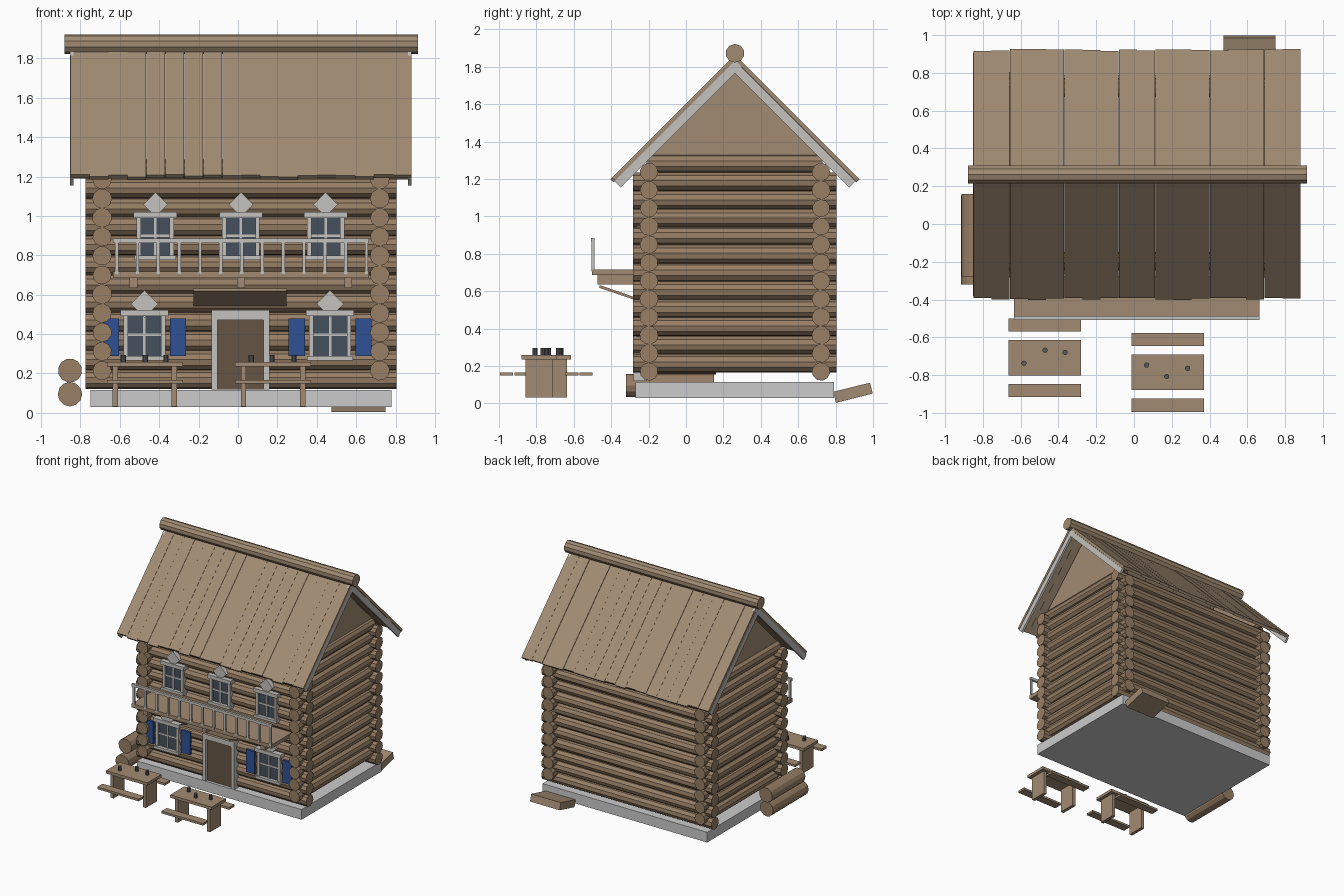
import bpy, bmesh, math, random
from mathutils import Matrix, Vector

if "Cube" in bpy.data.objects:
    bpy.data.objects.remove(bpy.data.objects["Cube"])

random.seed(4)
CX, CY = 0.015, 0.262          # centre of the cabin


def material(name, rgb):
    m = bpy.data.materials.new(name)
    m.diffuse_color = (*rgb, 1)
    m.use_nodes = True
    m.node_tree.nodes["Principled BSDF"].inputs["Base Color"].default_value = m.diffuse_color
    return m


WOOD = material("wood", (0.36, 0.26, 0.17))
LOG = material("log_wood", (0.31, 0.21, 0.13))
DOOR = material("door_wood", (0.13, 0.09, 0.06))
GLASS = material("window_glass", (0.06, 0.08, 0.11))
BLUE = material("shutter_blue", (0.03, 0.08, 0.30))
DARK = material("cup_grey", (0.10, 0.10, 0.11))
PALE = material("trim_white", (0.55, 0.54, 0.51))


def finish(name, bm, mat):
    me = bpy.data.meshes.new(name)
    bm.to_mesh(me)
    bm.free()
    ob = bpy.data.objects.new(name, me)
    bpy.context.collection.objects.link(ob)
    if mat:
        me.materials.append(mat)
    return ob


def box(name, centre, size, mat=None, axis='X', angle=0):
    bm = bmesh.new()
    m = (Matrix.Translation(centre) @ Matrix.Rotation(math.radians(angle), 4, axis)
         @ Matrix.Diagonal((*size, 1)))
    bmesh.ops.create_cube(bm, size=1, matrix=m)
    return finish(name, bm, mat)


def span(name, x0, x1, y0, y1, z0, z1, mat=None):
    return box(name, ((x0 + x1) / 2, (y0 + y1) / 2, (z0 + z1) / 2),
               (x1 - x0, y1 - y0, z1 - z0), mat)


def rod(name, a, b, r, mat=LOG, sides=10, spin=0):
    a, b = Vector(a), Vector(b)
    bm = bmesh.new()
    q = (b - a).to_track_quat('Z', 'Y').to_matrix().to_4x4()
    m = Matrix.Translation((a + b) / 2) @ q @ Matrix.Rotation(spin, 4, 'Z')
    bmesh.ops.create_cone(bm, cap_ends=True, segments=sides, radius1=r, radius2=r,
                          depth=(b - a).length, matrix=m)
    return finish(name, bm, mat)


# stone foundation
span("foundation", -0.75, 0.78, -0.27, 0.79, 0.03, 0.115)

# interlocking log walls
for i in range(12):
    z = 0.17 + i * 0.097
    for n, y in (("front", -0.198), ("back", 0.722)):
        rod(f"{n}_wall_log", (-0.775, y, z), (0.805, y, z),
            random.uniform(0.048, 0.051), spin=random.random())
    z += 0.045
    y0, y1 = (-0.283, 0.804) if i < 11 else (-0.21, 0.73)
    for n, x in (("left", -0.69), ("right", 0.72)):
        rod(f"{n}_wall_log", (x, y0, z), (x, y1, z),
            random.uniform(0.048, 0.051), spin=random.random())

# gable panels
for n, x in (("left", -0.69), ("right", 0.72)):
    bm = bmesh.new()
    f = bm.faces.new([bm.verts.new((x - 0.012, CY + y, z))
                      for y, z in ((-0.5, 1.30), (0.5, 1.30), (0, 1.80))])
    g = bmesh.ops.extrude_face_region(bm, geom=[f])
    bmesh.ops.translate(bm, vec=(0.024, 0, 0),
                        verts=[v for v in g["geom"] if isinstance(v, bmesh.types.BMVert)])
    bmesh.ops.recalc_face_normals(bm, faces=bm.faces)
    finish(f"{n}_gable", bm, WOOD)


# roof: sloping boards hung from the apex
def slope(name, side, x0, x1, length, depth, thick, mat):
    c = math.sqrt(0.5)
    mid = Vector((0, CY, 1.865)) + Vector((0, side * c, -c)) * length / 2 \
        - Vector((0, side * c, c)) * (depth + thick / 2)
    mid.x = (x0 + x1) / 2
    box(name, mid, (x1 - x0, length, thick), mat, 'X', -45 * side)


pitch = 1.733 / 18
for side, n in ((-1, "front"), (1, "back")):
    for i in range(18):
        x = -0.85 + i * pitch
        slope(f"{n}_roof_plank", side, x, x + pitch - 0.001,
              0.934 + random.uniform(-0.008, 0.008), random.uniform(0, 0.004), 0.022, WOOD)
    for x in (-0.853, 0.862):
        slope(f"{n}_barge_board", side, x, x + 0.018, 0.934, 0.024, 0.046, PALE)
rod("ridge_log", (-0.88, CY, 1.872), (0.915, CY, 1.872), 0.05, WOOD)


# windows with frame, glazing bars, header, sill and diamond ornament
def window(x, w, z0, z1, diamond_z, diamond):
    h, t = w / 2, 0.022
    span("window_glass", x - h + t, x + h - t, -0.25, -0.22, z0, z1, GLASS)
    for s in (-1, 1):
        box("window_jamb", (x + s * (h - t / 2), -0.24, (z0 + z1) / 2), (t, 0.05, z1 - z0), PALE)
    box("window_mullion", (x, -0.25, (z0 + z1) / 2), (0.013, 0.014, z1 - z0), PALE)
    box("window_bar", (x, -0.25, (z0 + z1) / 2 + 0.01), (w - t, 0.014, 0.013), PALE)
    box("window_header", (x, -0.245, z1 + 0.005), (w + 0.03, 0.065, 0.03), PALE)
    box("window_sill", (x, -0.245, z0 + 0.008), (w + 0.02, 0.065, 0.022), PALE)
    box("window_diamond", (x, -0.245, diamond_z), (diamond, 0.04, diamond), PALE, 'Y', 45)


for x in (-0.42, CX, 0.445):
    window(x, 0.19, 0.78, 1.0, 1.058, 0.088)
for x in (-0.475, 0.468):
    window(x, 0.213, 0.27, 0.502, 0.553, 0.098)
    for s in (-1, 1):
        box("shutter", (x + s * 0.17, -0.25, 0.385), (0.082, 0.025, 0.19), BLUE)

# door and its frame
span("door", -0.105, 0.13, -0.255, -0.22, 0.12, 0.475, DOOR)
for x in (-0.12, 0.145):
    box("door_jamb", (x, -0.245, 0.32), (0.03, 0.07, 0.40), PALE)
box("door_lintel", (0.0125, -0.245, 0.497), (0.295, 0.07, 0.05), PALE)

# sloping door canopy
box("door_canopy", (0.01, -0.34, 0.583), (0.47, 0.26, 0.014), WOOD, 'X', -19)

# balcony
span("balcony_floor", -0.635, 0.665, -0.503, -0.20, 0.685, 0.717, WOOD)
for x in (-0.53, CX, 0.56):
    span("balcony_beam", x - 0.02, x + 0.02, -0.472, -0.2, 0.635, 0.685, WOOD)
span("balcony_rail", -0.635, 0.665, -0.508, -0.488, 0.863, 0.885, PALE)
for i in range(13):
    box("baluster", (-0.616 + i * 0.1057, -0.498, 0.785), (0.017, 0.015, 0.16), PALE)


# picnic tables with cups
def picnic_table(x, y, cups):
    box("table_top", (x, y, 0.247), (0.385, 0.187, 0.024), WOOD)
    for s in (-1, 1):
        box("table_leg", (x + s * 0.15, y, 0.135), (0.027, 0.145, 0.205), WOOD)
        box("bench_seat", (x, y + s * 0.174, 0.157), (0.385, 0.07, 0.018), WOOD)
    for cx, cy in cups:
        rod("cup", (cx, cy, 0.255), (cx, cy, 0.295), 0.014, DARK, 10)


picnic_table(-0.473, -0.708, ((-0.583, -0.737), (-0.471, -0.668), (-0.365, -0.68)))
picnic_table(0.178, -0.785, ((0.067, -0.747), (0.173, -0.807), (0.284, -0.764)))

# spare logs stacked on the left, hatch leaning at the back
rod("lower_spare_log", (-0.853, -0.32, 0.095), (-0.853, 0.15, 0.095), 0.062, LOG, 12)
rod("upper_spare_log", (-0.853, -0.28, 0.215), (-0.853, 0.16, 0.215), 0.061, LOG, 12, 0.2)
box("cellar_hatch", (0.612, 0.893, 0.057), (0.275, 0.203, 0.06), WOOD, 'X', 14)
